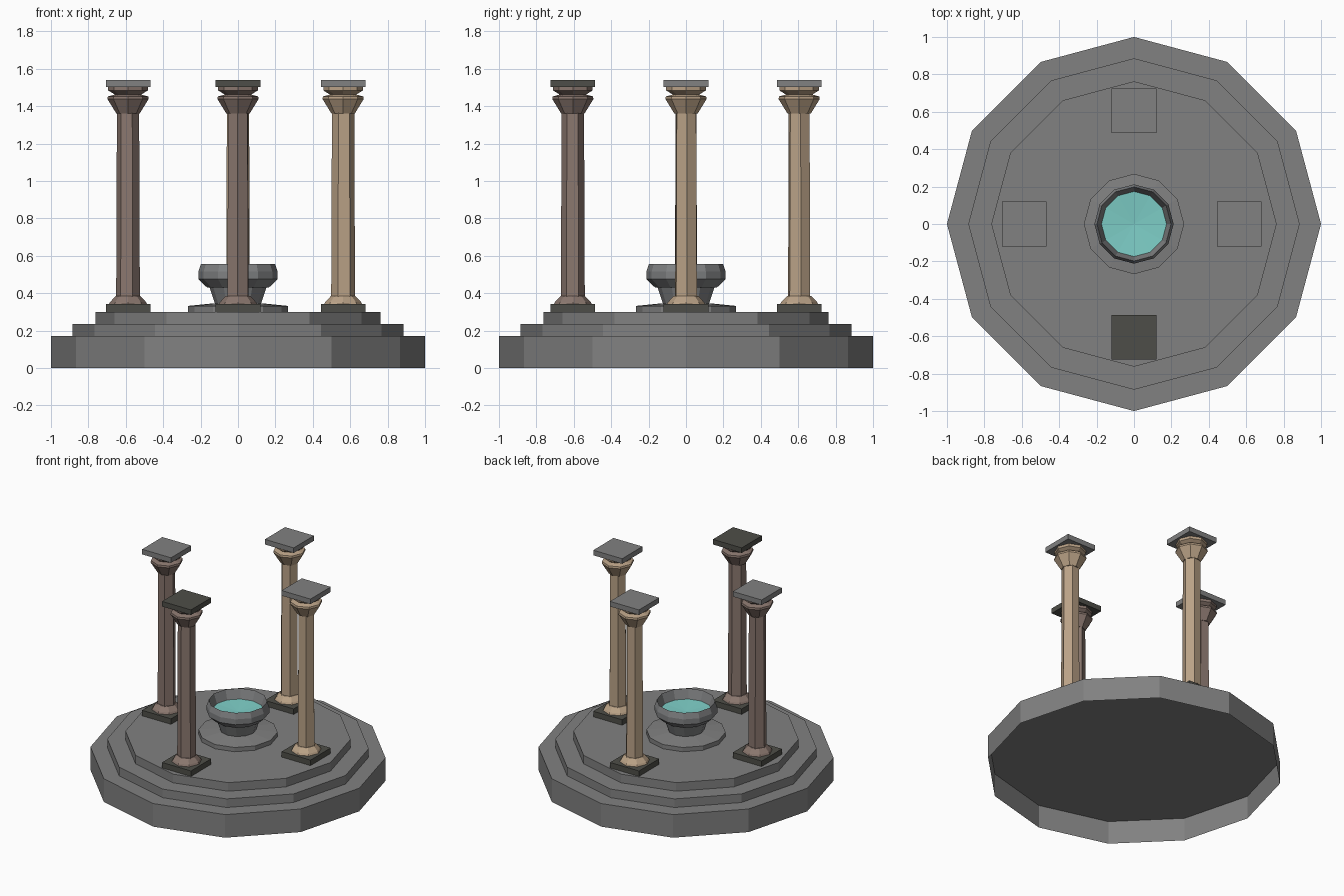
import bpy, bmesh, math
from mathutils import Matrix

if "Cube" in bpy.data.objects:
    bpy.data.objects.remove(bpy.data.objects["Cube"])


def material(name, rgb):
    m = bpy.data.materials.new(name)
    m.diffuse_color = (*rgb, 1)
    m.use_nodes = True
    m.node_tree.nodes["Principled BSDF"].inputs["Base Color"].default_value = m.diffuse_color
    return m


STONE = material("grey stone", (0.22, 0.22, 0.22))
BASIN = material("basin stone", (0.215, 0.22, 0.225))
DARK = material("dark stone", (0.076, 0.076, 0.065))
TAN = material("tan column stone", (0.49, 0.36, 0.24))
BROWN = material("brown column stone", (0.255, 0.185, 0.157))
WATER = material("turquoise water", (0.205, 0.61, 0.565))


def finish(name, bm, mat):
    bm.normal_update()
    me = bpy.data.meshes.new(name)
    bm.to_mesh(me)
    bm.free()
    me.materials.append(mat)
    ob = bpy.data.objects.new(name, me)
    bpy.context.collection.objects.link(ob)
    return ob


def lathe(name, profile, sides, mat, at=(0, 0), turn=0.0, top=True, bottom=True):
    """Faceted turned shape from (radius, height) points, bottom to top."""
    bm = bmesh.new()
    rings = []
    for r, z in profile:
        rings.append([bm.verts.new((at[0] + r * math.cos(turn + math.tau * i / sides),
                                    at[1] + r * math.sin(turn + math.tau * i / sides), z))
                      for i in range(sides)])
    for a, b in zip(rings, rings[1:]):
        for i in range(sides):
            j = (i + 1) % sides
            bm.faces.new((a[i], a[j], b[j], b[i]))
    if bottom:
        bm.faces.new(rings[0][::-1])
    if top:
        bm.faces.new(rings[-1])
    return finish(name, bm, mat)


def slab(name, x, y, z0, z1, width, mat):
    bm = bmesh.new()
    bmesh.ops.create_cube(bm, size=1, matrix=Matrix.Translation((x, y, (z0 + z1) / 2))
                          @ Matrix.Diagonal((width, width, z1 - z0, 1)))
    return finish(name, bm, mat)


# Three stacked twelve-sided steps, hollow underneath
for name, r, z0, z1 in (("lower_step", 1, 0, 0.172), ("middle_step", 0.886, 0.172, 0.236),
                        ("upper_step", 0.763, 0.236, 0.30)):
    lathe(name, [(r, z0), (r, z1)], 12, STONE, bottom=False)

# Fountain: foot, stem and hollow bowl
lathe("fountain_foot", [(0.268, 0.30), (0.268, 0.332), (0.13, 0.346)], 12, STONE, bottom=False)
lathe("fountain_bowl", [(0.122, 0.342), (0.152, 0.43), (0.165, 0.43),
                        (0.212, 0.475), (0.212, 0.515), (0.198, 0.557),
                        (0.17, 0.475)], 12, BASIN, top=False, bottom=False)

# Slightly dished water surface
bm = bmesh.new()
bmesh.ops.create_cone(bm, cap_ends=False, segments=12, radius1=0, radius2=0.174, depth=0.012,
                      matrix=Matrix.Translation((0, 0, 0.482)))
bmesh.ops.remove_doubles(bm, verts=bm.verts, dist=1e-4)
bmesh.ops.recalc_face_normals(bm, faces=bm.faces)
if sum(f.normal.z for f in bm.faces) < 0:
    bmesh.ops.reverse_faces(bm, faces=bm.faces)
finish("fountain_water", bm, WATER)

# Four columns: plinth, flared base, six-sided shaft, capital and square cap
BASE = [(0.104, 0.338), (0.095, 0.354), (0.064, 0.386)]
SHAFT = [(0.064, 0.37), (0.06, 1.37)]
CAPITAL = [(0.062, 1.36), (0.11, 1.438), (0.108, 1.452), (0.07, 1.462), (0.106, 1.484), (0.106, 1.506)]
for side, x, y, mat, cap, turn in (("front", 0, -0.605, BROWN, DARK, 28),
                                   ("left", -0.588, 0, BROWN, STONE, -8),
                                   ("right", 0.562, 0, TAN, STONE, 5),
                                   ("back", 0, 0.605, TAN, STONE, 8)):
    slab(side + "_plinth", x, y, 0.30, 0.341, 0.238, DARK)
    lathe(side + "_column_base", BASE, 8, mat, (x, y))
    lathe(side + "_column_shaft", SHAFT, 6, mat, (x, y), math.radians(turn))
    lathe(side + "_column_capital", CAPITAL, 8, mat, (x, y))
    slab(side + "_cap", x, y, 1.503, 1.541, 0.238, cap)
